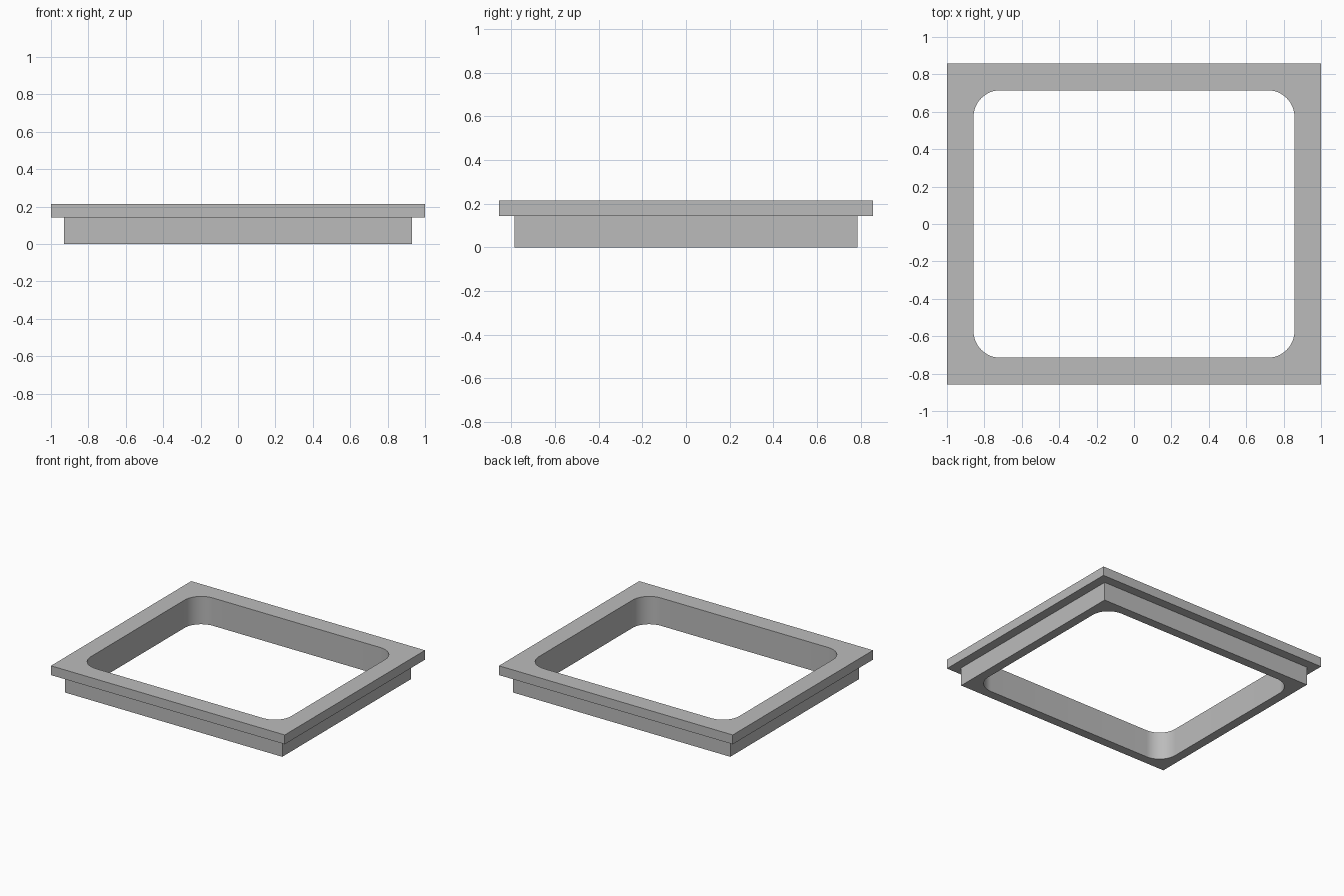
import bpy, bmesh
from math import pi, cos, sin, radians

cube = bpy.data.objects.get("Cube")
if cube:
    bpy.data.objects.remove(cube, do_unlink=True)

HEIGHT, LIP_Z = 0.215, 0.143
LIP = (1.0, 0.857)          # half sizes of the upper lip
BODY = (0.929, 0.786)       # half sizes of the lower body
HOLE = (0.858, 0.715)       # half sizes of the opening
RADIUS, STEPS = 0.143, 16
SIGNS = [(1, 1), (-1, 1), (-1, -1), (1, -1)]

bm = bmesh.new()


def rectangle(half, z):
    return [bm.verts.new((sx * half[0], sy * half[1], z)) for sx, sy in SIGNS]


def rounded(half, z):
    """Four corner arcs, counter-clockwise."""
    arcs = []
    for i, (sx, sy) in enumerate(SIGNS):
        cx, cy = sx * (half[0] - RADIUS), sy * (half[1] - RADIUS)
        angles = [(i + k / STEPS) * pi / 2 for k in range(STEPS + 1)]
        arcs.append([bm.verts.new((cx + RADIUS * cos(a), cy + RADIUS * sin(a), z))
                     for a in angles])
    return arcs


def bridge(a, b):
    n = len(a)
    for i in range(n):
        j = (i + 1) % n
        bm.faces.new((a[i], a[j], b[j], b[i]))


def cap(outer, arcs):
    """Flat face between a rectangle and the rounded opening."""
    for i in range(4):
        j = (i + 1) % 4
        for p, q in zip(arcs[i], arcs[i][1:]):
            bm.faces.new((outer[i], q, p))
        bm.faces.new((outer[i], outer[j], arcs[j][0], arcs[i][-1]))


# Outer stepped wall, bottom to top
rings = [rectangle(BODY, 0), rectangle(BODY, LIP_Z),
         rectangle(LIP, LIP_Z), rectangle(LIP, HEIGHT)]
for low, high in zip(rings, rings[1:]):
    bridge(low, high)

# Opening wall and the two flat rims
hole_low, hole_high = rounded(HOLE, 0), rounded(HOLE, HEIGHT)
bridge(sum(hole_low, []), sum(hole_high, []))
cap(rings[0], hole_low)
cap(rings[-1], hole_high)
bmesh.ops.recalc_face_normals(bm, faces=bm.faces)

mesh = bpy.data.meshes.new("stepped_frame")
bm.to_mesh(mesh)
bm.free()
frame = bpy.data.objects.new("stepped_frame", mesh)
bpy.context.collection.objects.link(frame)

# Plain grey material
grey = bpy.data.materials.new("plain_grey")
grey.use_nodes = True
colour = (0.5, 0.5, 0.5, 1)
grey.diffuse_color = colour
grey.node_tree.nodes["Principled BSDF"].inputs["Base Color"].default_value = colour
mesh.materials.append(grey)

# Smooth corners, sharp edges
bpy.ops.object.select_all(action='DESELECT')
frame.select_set(True)
bpy.context.view_layer.objects.active = frame
bpy.ops.object.shade_smooth_by_angle(angle=radians(30))
